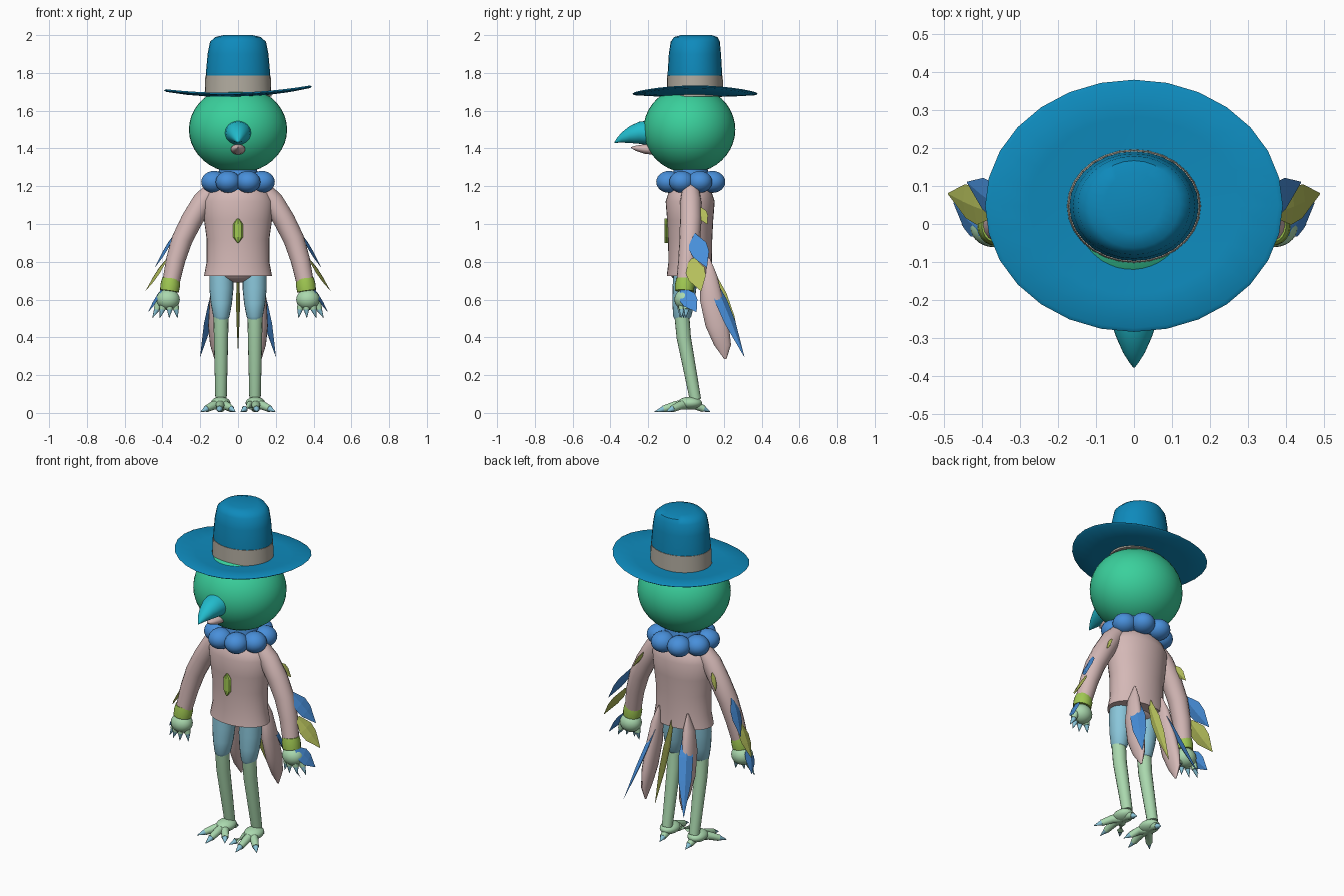
import bpy, bmesh, math
from mathutils import Vector as V

if "Cube" in bpy.data.objects:
    bpy.data.objects.remove(bpy.data.objects["Cube"])


def material(name, rgb):
    m = bpy.data.materials.new(name)
    lin = [((c / 255 + 0.055) / 1.055) ** 2.4 for c in rgb]
    m.diffuse_color = (*lin, 1)
    m.use_nodes = True
    m.node_tree.nodes["Principled BSDF"].inputs["Base Color"].default_value = m.diffuse_color
    return m


HAT = material("hat_blue", (14, 138, 188))
BAND = material("band_grey", (178, 172, 160))
HEAD = material("head_green", (58, 208, 156))
BEAK = material("beak_teal", (34, 188, 205))
BLUE = material("feather_blue", (72, 143, 218))
PINK = material("cloth_pink", (212, 184, 182))
LIME = material("cuff_lime", (160, 200, 82))
OLIVE = material("feather_olive", (182, 192, 92))
SKIN = material("leg_pale_green", (170, 216, 174))
SKY = material("trouser_light_blue", (138, 198, 218))


def finish(bm, name, mat, smooth=True):
    bmesh.ops.recalc_face_normals(bm, faces=bm.faces[:])
    me = bpy.data.meshes.new(name)
    bm.to_mesh(me)
    bm.free()
    me.materials.append(mat)
    ob = bpy.data.objects.new(name, me)
    bpy.context.collection.objects.link(ob)
    if smooth:
        bpy.context.view_layer.objects.active = ob
        ob.select_set(True)
        bpy.ops.object.shade_smooth_by_angle(angle=math.radians(40))
        ob.select_set(False)
    return ob


def loft(name, mat, rings, n=24, smooth=True):
    """rings: (centre, half-axis u, half-axis v); ends are capped"""
    bm = bmesh.new()
    loops = []
    for c, u, v in rings:
        loops.append([bm.verts.new(V(c) + V(u) * math.cos(a) + V(v) * math.sin(a))
                      for a in (2 * math.pi * i / n for i in range(n))])
    for A, B in zip(loops, loops[1:]):
        for i in range(n):
            j = (i + 1) % n
            bm.faces.new((A[i], A[j], B[j], B[i]))
    bm.faces.new(loops[0])
    bm.faces.new(loops[-1])
    return finish(bm, name, mat, smooth)


def upright(name, mat, prof, x=0, n=28):
    """prof: (z, rx, ry, centre y) horizontal ellipses"""
    return loft(name, mat, [((x, cy, z), (rx, 0, 0), (0, ry, 0)) for z, rx, ry, cy in prof], n)


def tube(name, mat, pts, radii, n=16):
    pts = [V(p) for p in pts]
    rings = []
    for i, (p, r) in enumerate(zip(pts, radii)):
        d = (pts[min(i + 1, len(pts) - 1)] - pts[max(i - 1, 0)]).normalized()
        ref = V((0, 1, 0)) if abs(d.y) < 0.8 else V((1, 0, 0))
        u = d.cross(ref).normalized()
        rings.append((p, u * r, d.cross(u) * r))
    return loft(name, mat, rings, n)


def ball(name, mat, c, r, seg=28, rot=0):
    bm = bmesh.new()
    bmesh.ops.create_uvsphere(bm, u_segments=seg, v_segments=seg // 2, radius=1)
    ob = finish(bm, name, mat)
    ob.location, ob.scale, ob.rotation_euler = c, r, (0, 0, rot)
    return ob


def feather(name, mat, base, tip, side, w, t=0.008):
    """flat-faced leaf; side is the rough direction of its width"""
    base, tip = V(base), V(tip)
    d = (tip - base).normalized()
    u = (V(side) - d * V(side).dot(d)).normalized()
    v = d.cross(u)
    prof = [(0, 0.3), (0.35, 1), (0.6, 0.9), (1, 0.03)]
    loft(name, mat, [(base.lerp(tip, k), u * w * f, v * t * f) for k, f in prof], 4, False)


# hat: curled brim with slight sideways tilt, crown and band
bm = bmesh.new()
rows = []
for f, top in ((0.36, 0), (0.7, 0), (0.97, 0), (1, 0.006), (0.97, 0.014), (0.7, 0.014), (0.36, 0.014)):
    row = []
    for i in range(28):
        a = 2 * math.pi * i / 28
        x, y = 0.392 * f * math.cos(a), 0.332 * f * math.sin(a)
        row.append(bm.verts.new((x, y + 0.048, 1.672 + 0.26 * x * x + 0.026 * x + 0.1 * y * y + top)))
    rows.append(row)
for A, B in zip(rows, rows[1:] + rows[:1]):
    for i in range(28):
        j = (i + 1) % 28
        bm.faces.new((A[i], A[j], B[j], B[i]))
finish(bm, "hat_brim", HAT)
upright("hat_crown", HAT, [(1.69, .172, .146, .047), (1.80, .17, .144, .047), (1.90, .161, .138, .047),
                           (1.965, .148, .13, .049), (1.99, .12, .115, .052), (2.0, .075, .08, .055)])
upright("hat_band", BAND, [(1.675, .177, .15, .047), (1.785, .173, .147, .047)])

# head and beak
ball("head", HEAD, (0, .018, 1.5), (.26, .243, .23), 40)
loft("upper_beak", BEAK, [((0, y, z), (rx, 0, 0), (0, 0, rz)) for y, z, rx, rz in
                          ((-.19, 1.483, .072, .066), (-.25, 1.483, .064, .058), (-.30, 1.473, .046, .044),
                           (-.34, 1.458, .028, .027), (-.365, 1.443, .012, .013), (-.378, 1.432, .002, .003))])
loft("lower_beak", PINK, [((0, y, z), (rx, 0, 0), (0, 0, rz)) for y, z, rx, rz in
                          ((-.16, 1.395, .042, .03), (-.22, 1.397, .036, .025),
                           (-.265, 1.401, .021, .014), (-.29, 1.405, .003, .003))])

# neck ruff of eight puffs
for i in range(8):
    a = 2 * math.pi * (i + 0.5) / 8
    ball("ruff_puff", BLUE, (.138 * math.cos(a), .025 + .125 * math.sin(a), 1.223),
         (.068, .066, .058), 24, a)
upright("neck", BLUE, [(1.18, .12, .11, .025), (1.29, .1, .09, .025)])

# coat body, hips and chest plate
upright("coat_body", PINK, [(.725, .18, .122, .02), (.80, .166, .115, .022), (.92, .166, .117, .022),
                            (1.02, .18, .122, .022), (1.12, .188, .13, .022), (1.165, .165, .115, .022),
                            (1.21, .1, .09, .022)], n=32)
ball("hips", PINK, (0, 0, .745), (.14, .085, .055))
loft("chest_plate", LIME, [((0, -.102, z), (w, 0, 0), (0, .012, 0)) for z, w in
                           ((.90, .004), (.93, .026), (1.0, .026), (1.03, .004))], 8, False)

# tail: centre feather stands edge-on to the front
feather("tail_feather_centre", OLIVE, (0, .12, .78), (0, .295, .32), (0, 1, 0), .036, .01)

for s in (1, -1):
    # arm, cuff, hand and fingers
    tube("arm", PINK, [(s * x, y, z) for x, y, z in
                       ((.13, .025, 1.185), (.185, .025, 1.12), (.245, .025, 1.02), (.295, .02, .92),
                        (.33, .01, .81), (.355, -.005, .69))], (.045, .056, .057, .055, .051, .046))
    tube("cuff", LIME, [(s * .355, -.005, .712), (s * .358, -.006, .68), (s * .363, -.008, .645)],
         (.046, .052, .05), 20)
    ball("hand", SKIN, (s * .37, -.005, .6), (.062, .056, .055))
    for dx, y in ((-.042, -.01), (-.008, -.028), (.03, -.022), (.06, .002)):
        p, q, e = (s * (.37 + dx * .8), y, .585), (s * (.37 + dx), y, .547), (s * (.375 + dx * 1.3), y - .004, .503)
        tube("finger", SKIN, [p, q], (.02, .017), 10)
        tube("finger_claw", SKY, [q, e], (.015, .001), 10)

    # sleeve feathers
    for mat, b, t, w in ((OLIVE, (.225, .065, 1.09), (.275, .112, 1.0), .028),
                         (BLUE, (.335, .035, .945), (.44, .11, .77), .05),
                         (OLIVE, (.375, .03, .815), (.49, .08, .645), .052),
                         (BLUE, (.40, -.02, .655), (.475, .055, .535), .045)):
        feather("sleeve_feather", mat, (s * b[0], b[1], b[2]), (s * t[0], t[1], t[2]), (0, 1, .35), w)

    # coat tail and outer tail feather
    loft("coat_tail", PINK, [((s * x, y, z), (s * t, 0, 0), (0, w, 0)) for x, y, z, t, w in
                             ((.095, .12, .82, .004, .006), (.105, .122, .73, .028, .042),
                              (.115, .135, .6, .036, .062), (.124, .165, .46, .034, .062),
                              (.126, .193, .36, .022, .045), (.122, .208, .285, .003, .006))], 16)
    feather("tail_feather_outer", BLUE, (s * .09, .12, .75), (s * .2, .308, .298), (-.6 * s, .8, 0), .042, .012)

    # trouser leg and shin
    upright("trouser_leg", SKY, [(.76, .064, .062, -.005), (.66, .064, .063, -.008), (.58, .056, .058, -.014),
                                 (.51, .043, .048, -.02), (.495, .034, .038, -.022)], s * .088, 20)
    tube("shin", SKIN, [(s * .09, -.024, .54), (s * .09, -.012, .4), (s * .09, .05, .07)], (.04, .038, .03))

    # foot with three front toes and one back toe
    ball("foot", SKIN, (s * .092, .02, .052), (.052, .065, .033), 24)
    for tx, ty in ((.1, -.168), (.198, -.105), (.014, -.105), (.085, .128)):
        a, e = V((s * .092, .01, .045)), V((s * tx, ty, .006))
        q = a.lerp(e, .72)
        q.z = .021
        m = a.lerp(q, .5)
        m.z = .04
        tube("toe", SKIN, [a, m, q], (.028, .023, .018), 12)
        tube("toe_claw", SKY, [q, e], (.016, .001), 10)
